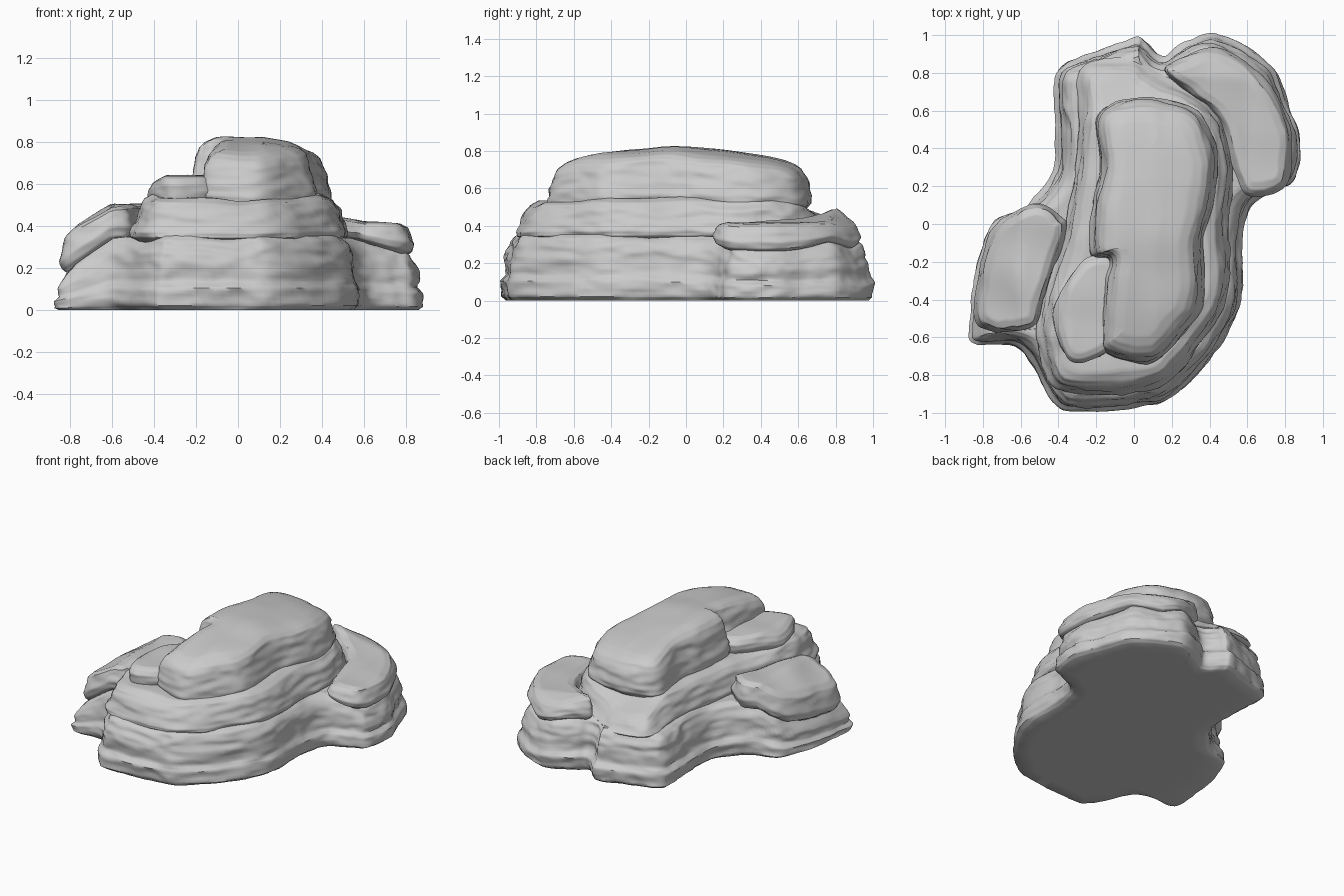
import bpy, bmesh, math
from mathutils import Vector, noise

if "Cube" in bpy.data.objects:
    bpy.data.objects.remove(bpy.data.objects["Cube"])


def smooth_loop(pts, n=8):
    """Closed Catmull-Rom curve through the outline points."""
    out = []
    for i in range(len(pts)):
        a, b, c, d = (Vector(pts[(i + k) % len(pts)]) for k in (-1, 0, 1, 2))
        for s in range(n):
            t = s / n
            out.append(0.5 * (2 * b + (c - a) * t + (2 * a - 5 * b + 4 * c - d) * t * t
                              + (3 * b - a - 3 * c + d) * t ** 3))
    return out


def strata(x, y, z, seed):
    """Horizontally banded rock roughness."""
    a = noise.noise(Vector((x * 2.5 + seed, y * 2.5, z * 13)))
    b = noise.noise(Vector((x * 8, y * 8 + seed, z * 26)))
    c = noise.noise(Vector((x * 18, y * 18 + seed, z * 30)))
    return 0.5 * a + 0.45 * b + 0.25 * c


def rock(name, outline, spine, profile, zbot, ztop, seed, rough=0.026, steps=5):
    """Loft a clockwise outline upward; profile is (inset, height fraction)."""
    loop = smooth_loop(outline)
    n = len(loop)
    s0, s1 = Vector(spine[0]), Vector(spine[1])
    ax = s1 - s0

    def near(p):
        return s0 + ax * max(0, min(1, (p - s0).dot(ax) / ax.length_squared))

    # inward directions: half edge normal, half towards the spine
    inward = []
    for i, p in enumerate(loop):
        t = (loop[(i + 3) % n] - loop[i - 3]).normalized()
        nor = Vector((t.y, -t.x))
        inward.append((nor + (near(p) - p).normalized()).normalized())

    # dense wall profile
    dense = []
    for (i0, f0), (i1, f1) in zip(profile, profile[1:]):
        dense += [(i0 + (i1 - i0) * k / steps, f0 + (f1 - f0) * k / steps) for k in range(steps)]
    dense.append(profile[-1])

    bm = bmesh.new()
    rings = []

    def add_ring(pts, f):
        ring = []
        for p in pts:
            lo, hi = zbot(p.x, p.y), ztop(p.x, p.y)
            z = lo + (hi - lo) * f
            if f > 0:
                z += 0.016 * f * noise.noise(Vector((p.x * 4, p.y * 4, seed)))
            ring.append(bm.verts.new((p.x, p.y, max(0, z))))
        rings.append(ring)

    walls = []
    for ins, f in dense:
        pts = []
        for p, d in zip(loop, inward):
            z = zbot(p.x, p.y) + (ztop(p.x, p.y) - zbot(p.x, p.y)) * f
            pts.append(p + d * (ins + rough * strata(p.x, p.y, z, seed)))
        walls.append(pts)

    for t in (0.85, 0.5, 0.2):
        add_ring([p.lerp(near(p), t) for p in walls[0]], 0)
    for pts, (_, f) in zip(walls, dense):
        add_ring(pts, f)
    for t in (0.08, 0.2, 0.35, 0.5, 0.68, 0.85):
        add_ring([p.lerp(near(p), t) for p in walls[-1]], 1)
    for a, b in zip(rings, rings[1:]):
        for i in range(n):
            j = (i + 1) % n
            bm.faces.new((a[i], a[j], b[j], b[i]))
    ends = [bm.faces.new(rings[0]), bm.faces.new(rings[-1])]
    bmesh.ops.recalc_face_normals(bm, faces=bm.faces)
    bmesh.ops.triangulate(bm, faces=ends)
    me = bpy.data.meshes.new(name)
    bm.to_mesh(me)
    bm.free()
    for p in me.polygons:
        p.use_smooth = True
    me.set_sharp_from_angle(angle=math.radians(50))
    ob = bpy.data.objects.new(name, me)
    bpy.context.collection.objects.link(ob)
    return ob


def right_seat(x, y):
    """Sloping seam under the back right slab."""
    return .265 + .3 * max(0, min(.82 - x, max(.93 - y, .55 - x)))


def base_top(x, y):
    left = 0.18 + 0.7 * (x + 0.83) if y < 0.15 else 1
    return max(0.13, min(0.35, left, right_seat(x, y)))


def middle_top(x, y):
    return .515 + .08 * abs(x) - .4 * max(0, y - .55)


# Broad bottom layer with side lobes
rock("base_layer",
     [(0, .98), (.06, .95), (.15, .88), (.23, .93), (.40, 1.0), (.56, .95), (.73, .83),
      (.82, .62), (.88, .45), (.86, .25), (.76, .18), (.62, .1), (.57, -.1), (.57, -.4),
      (.45, -.65), (.2, -.92), (0, -.97), (-.3, -.99), (-.43, -.94), (-.6, -.66),
      (-.83, -.64), (-.88, -.55), (-.84, -.25), (-.75, 0), (-.56, .1), (-.42, .28),
      (-.41, .5), (-.42, .66), (-.39, .83), (-.2, .91)],
     [(-.05, -.5), (.1, .5)],
     [(.03, 0), (.005, .06), (0, .3), (.025, .4), (.03, .65), (.045, .8), (.07, .94), (.095, 1)],
     lambda x, y: 0, base_top, 1.3)

# Middle layer, set back from the base
rock("middle_layer",
     [(-.28, .84), (-.03, .89), (.12, .82), (.38, .68), (.5, .5), (.54, .25), (.51, 0),
      (.52, -.35), (.4, -.6), (.13, -.88), (-.38, -.9), (-.52, -.65), (-.5, -.4),
      (-.4, -.1), (-.33, .3), (-.3, .6)],
     [(-.05, -.5), (.08, .5)],
     [(.06, 0), (.02, .12), (.015, .22), (.04, .45), (.06, .72), (.085, .9), (.13, 1)],
     lambda x, y: .32, middle_top, 4.1)

# Rounded long cap
rock("top_layer",
     [(-.2, .56), (-.06, .66), (.15, .66), (.35, .58), (.44, .35), (.41, .1), (.36, -.1),
      (.37, -.4), (.28, -.56), (.1, -.73), (-.15, -.68), (-.18, -.55), (-.16, -.3),
      (-.14, -.19), (-.23, -.15), (-.22, .1), (-.18, .3)],
     [(.08, -.45), (.12, .42)],
     [(.03, 0), (.005, .12), (0, .3), (.015, .55), (.03, .78), (.05, .91), (.08, .97), (.13, 1)],
     lambda x, y: .48 + .02 * y,
     lambda x, y: (.825 - .22 * (y + .05) ** 2 - .25 * max(0, x - .12) * (1 - .5 * abs(y))
                   - 1.2 * min(0, x + .04) ** 2),
     7.7, .02)

# Small shelf beside the cap
rock("small_shelf",
     [(-.08, -.6), (-.22, -.73), (-.36, -.72), (-.44, -.5), (-.38, -.33), (-.25, -.17), (-.08, -.2)],
     [(-.23, -.5), (-.22, -.35)],
     [(.03, 0), (.01, .45), (.01, .7), (.03, .92), (.06, 1)],
     lambda x, y: .5, lambda x, y: .635 + .4 * min(0, x + .34), 2.9, .014)

# Tilted slab resting on the left lobe
rock("left_slab",
     [(-.83, -.3), (-.76, -.05), (-.64, .06), (-.5, .11), (-.39, .04), (-.36, -.05),
      (-.48, -.4), (-.55, -.55), (-.82, -.54)],
     [(-.66, -.35), (-.55, -.05)],
     [(.03, 0), (.01, .15), (0, .4), (.015, .7), (.025, .9), (.06, 1)],
     lambda x, y: min(.33, .17 + .7 * (x + .83)),
     lambda x, y: min(.5, .38 + .6 * (x + .8)), 9.2, .018)

# Tilted slab on the back right lobe
rock("right_slab",
     [(.16, .81), (.25, .88), (.4, .93), (.56, .88), (.74, .7), (.83, .48), (.82, .24),
      (.73, .16), (.59, .16), (.52, .32), (.45, .55), (.3, .68)],
     [(.38, .77), (.68, .35)],
     [(.04, 0), (.01, .15), (0, .4), (.015, .7), (.03, .9), (.07, 1)],
     lambda x, y: min(.33, right_seat(x, y) - .01),
     lambda x, y: .41 + .25 * max(0, .6 - x) - .3 * max(0, y - .78), 5.5, .018)
